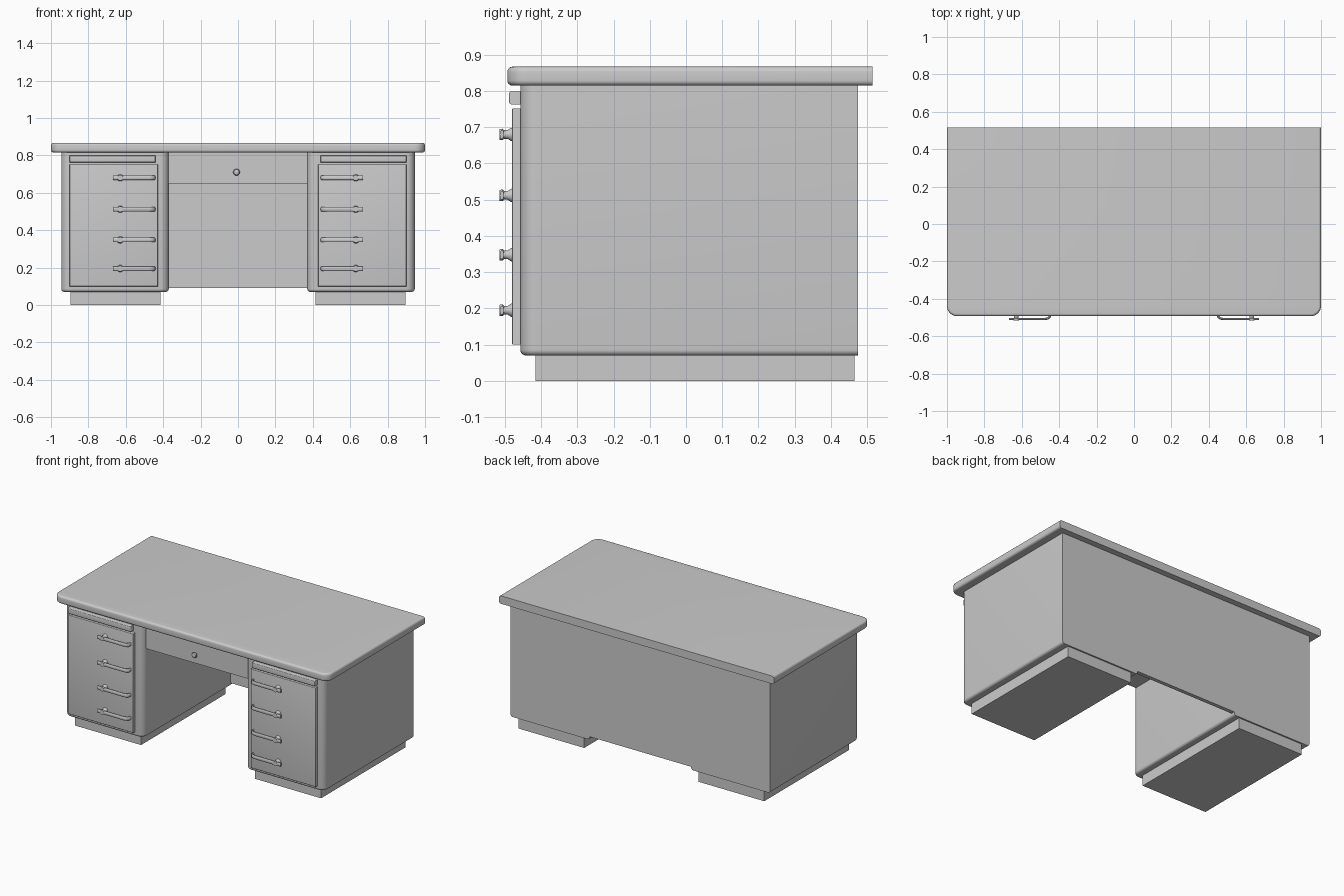
import bpy, bmesh, math
from mathutils import Matrix

if "Cube" in bpy.data.objects:
    bpy.data.objects.remove(bpy.data.objects["Cube"])


def finish(name, bm):
    bmesh.ops.recalc_face_normals(bm, faces=bm.faces)
    me = bpy.data.meshes.new(name)
    bm.to_mesh(me)
    bm.free()
    ob = bpy.data.objects.new(name, me)
    bpy.context.collection.objects.link(ob)
    smooth(ob)
    return ob


def smooth(ob):
    bpy.ops.object.select_all(action='DESELECT')
    ob.select_set(True)
    bpy.context.view_layer.objects.active = ob
    bpy.ops.object.shade_smooth_by_angle(angle=math.radians(35))


def bevel(bm, test, width, seg):
    edges = [e for e in bm.edges if test(e.verts[0].co, e.verts[1].co)]
    bmesh.ops.bevel(bm, geom=edges, offset=width, offset_type='OFFSET',
                    segments=seg, profile=0.5, affect='EDGES', clamp_overlap=True)


def box(name, x, y, z, corner=0, bottom=0, top=0, rim=0):
    """Box with rounded front uprights, bottom / top edges and front rim."""
    x = sorted(x)
    bm = bmesh.new()
    bmesh.ops.create_cube(bm, size=1)
    for v in bm.verts:
        v.co = (x[v.co.x > 0], y[v.co.y > 0], z[v.co.z > 0])
    near = lambda a, b: abs(a - b) < 1e-5
    if corner:
        bevel(bm, lambda a, b: near(a.y, y[0]) and near(b.y, y[0]) and near(a.x, b.x), corner, 8)
    for width, level in ((bottom, z[0]), (top, z[1])):
        if width:
            bevel(bm, lambda a, b: near(a.z, level) and near(b.z, level)
                  and not (near(a.y, y[1]) and near(b.y, y[1])), width, 5)
    if rim:
        bevel(bm, lambda a, b: near(a.y, y[0]) and near(b.y, y[0]), rim, 3)
    return finish(name, bm)


def handle(name, s, z):
    # bent flat bar, one end curling into the drawer front
    cu = bpy.data.curves.new(name, 'CURVE')
    cu.dimensions = '3D'
    cu.bevel_depth = 0.006
    cu.bevel_resolution = 3
    cu.use_fill_caps = True
    path = [(0.447, -0.476), (0.448, -0.49), (0.453, -0.499), (0.462, -0.505),
            (0.475, -0.508), (0.668, -0.508)]
    sp = cu.splines.new('POLY')
    sp.points.add(len(path) - 1)
    for p, (px, py) in zip(sp.points, path):
        p.co = (s * px, py, 0, 1)
    ob = bpy.data.objects.new(name, cu)
    bpy.context.collection.objects.link(ob)
    ob.location.z = z
    ob.scale.z = 2.1
    bpy.ops.object.select_all(action='DESELECT')
    ob.select_set(True)
    bpy.context.view_layer.objects.active = ob
    bpy.ops.object.convert(target='MESH')
    smooth(bpy.context.object)
    lathe(name + "_post", (s * 0.63, z),
          [(0.019, -0.477), (0.018, -0.483), (0.012, -0.492), (0.012, -0.502),
           (0.016, -0.506), (0.015, -0.515)])


def lathe(name, xz, profile, n=20):
    # turned shape whose axis runs along y
    bm = bmesh.new()
    rings = [[bm.verts.new((xz[0] + r * math.cos(2 * math.pi * i / n), y,
                            xz[1] + r * math.sin(2 * math.pi * i / n)))
              for i in range(n)] for r, y in profile]
    for a, b in zip(rings, rings[1:]):
        for i in range(n):
            bm.faces.new((a[i], a[(i + 1) % n], b[(i + 1) % n], b[i]))
    bm.faces.new(rings[0])
    bm.faces.new(rings[-1])
    return finish(name, bm)


# Desk top
box("desk_top", (-1, 1), (-0.493, 0.515), (0.815, 0.867), corner=0.055, bottom=0.014, top=0.014)

# Pedestals with plinths, drawer fronts, writing slides and handles
for side, s in (("left", -1), ("right", 1)):
    box(side + "_pedestal", (s * 0.37, s * 0.945), (-0.457, 0.475), (0.07, 0.816),
        corner=0.045, bottom=0.016)
    box(side + "_plinth", (s * 0.415, s * 0.895), (-0.415, 0.465), (0, 0.072))
    box(side + "_drawer_front", (s * 0.428, s * 0.9), (-0.48, -0.45), (0.1, 0.752), rim=0.004)
    box(side + "_writing_slide", (s * 0.442, s * 0.9), (-0.488, -0.45), (0.763, 0.799), rim=0.006)
    for i, z in enumerate((0.68, 0.512, 0.348, 0.195)):
        handle(f"{side}_handle_{i + 1}", s, z)

# Centre drawer, its knob and the modesty panel closing the kneehole
box("centre_drawer", (-0.372, 0.372), (-0.425, 0.3), (0.65, 0.816))
lathe("centre_knob", (-0.008, 0.71),
      [(0.009, -0.42), (0.009, -0.434), (0.017, -0.438), (0.018, -0.444), (0.014, -0.45), (0.006, -0.453)])
box("modesty_panel", (-0.372, 0.372), (0.45, 0.475), (0.09, 0.816))
